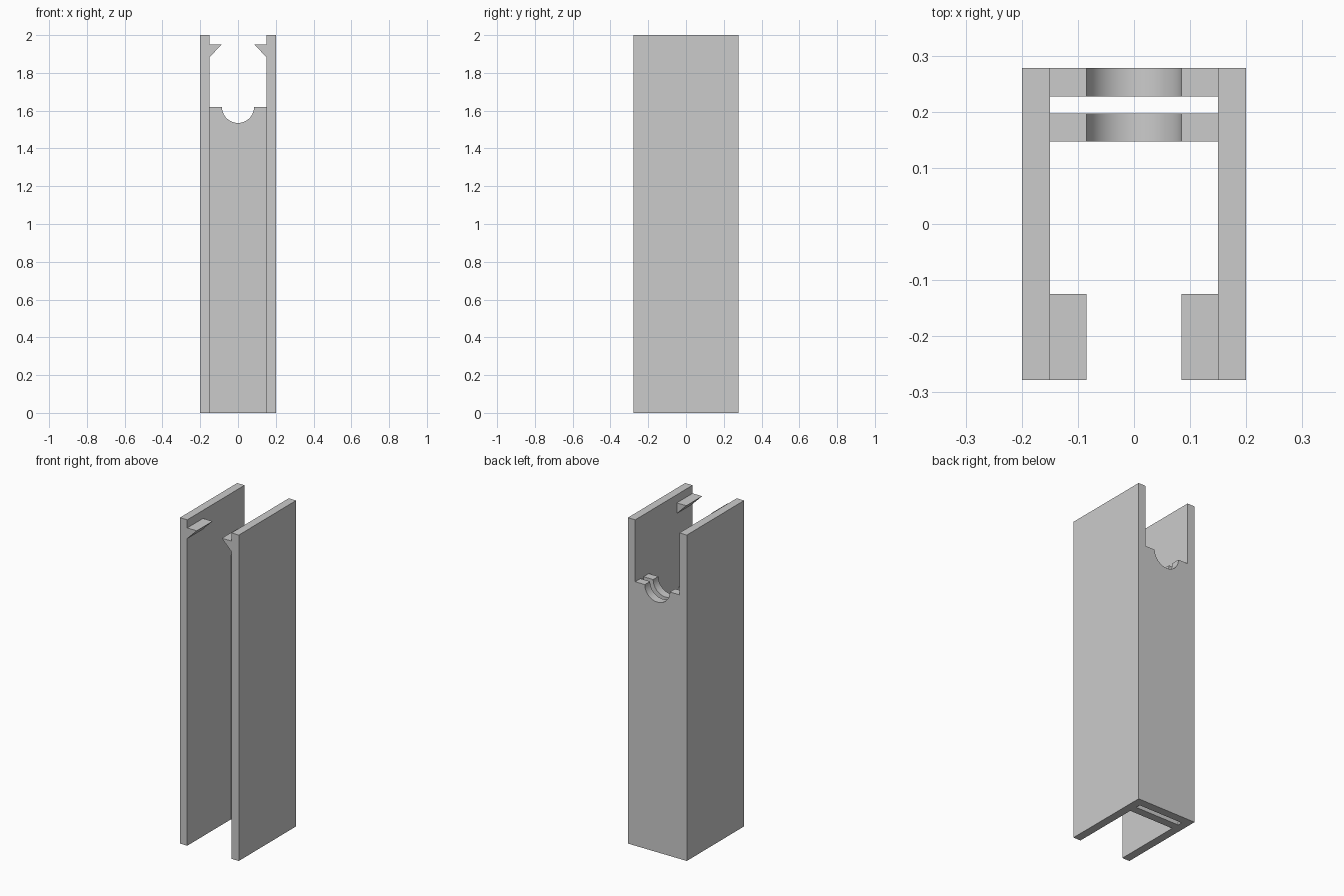
import bpy
from math import cos, sin, pi

cube = bpy.data.objects.get("Cube")
if cube:
    bpy.data.objects.remove(cube, do_unlink=True)

grey = bpy.data.materials.new("plain grey")
grey.use_nodes = True
COLOUR = (0.6, 0.6, 0.6, 1)
grey.diffuse_color = COLOUR
grey.node_tree.nodes["Principled BSDF"].inputs["Base Color"].default_value = COLOUR

HEIGHT, DEPTH = 2.0, 0.278
OUTER, INNER = 0.2, 0.15      # outer and inner half widths
SILL, RADIUS = 1.62, 0.085    # top of the back panels and their round notch


def extrude_profile(name, profile, y0, y1):
    """Extrude an x-z outline (anticlockwise from the front) from y0 to y1."""
    n = len(profile)
    verts = [(x, y, z) for y in (y0, y1) for x, z in profile]
    faces = [tuple(range(n)), tuple(reversed(range(n, 2 * n)))]
    faces += [(i, i + n, (i + 1) % n + n, (i + 1) % n) for i in range(n)]
    mesh = bpy.data.meshes.new(name)
    mesh.from_pydata(verts, [], faces)
    mesh.materials.append(grey)
    obj = bpy.data.objects.new(name, mesh)
    bpy.context.collection.objects.link(obj)
    return obj


def smooth(obj):
    bpy.ops.object.select_all(action='DESELECT')
    obj.select_set(True)
    bpy.context.view_layer.objects.active = obj
    bpy.ops.object.shade_smooth_by_angle()


# Side walls and the wedge clips at their front top edge
wall = [(INNER, 0), (OUTER, 0), (OUTER, HEIGHT), (INNER, HEIGHT)]
clip = [(INNER, 1.885), (INNER, 1.95), (RADIUS, 1.95)]
for side, sign in (("left", 1), ("right", -1)):
    for part, outline, y1 in (("wall", wall, DEPTH), ("clip", clip, -0.125)):
        points = [(sign * x, z) for x, z in outline][::sign]
        extrude_profile(f"{side}_{part}", points, -DEPTH, y1)

# Twin back panels with a half-round notch, separated by a thin slot
STEPS = 32
notch = [(RADIUS * cos(a), SILL - RADIUS * sin(a))
         for a in (pi * i / STEPS for i in range(STEPS + 1))]
panel = [(-INNER, 0), (INNER, 0), (INNER, SILL)] + notch + [(-INNER, SILL)]
for name, y0, y1 in (("inner_back_panel", 0.147, 0.197),
                     ("outer_back_panel", 0.227, DEPTH)):
    smooth(extrude_profile(name, panel, y0, y1))
